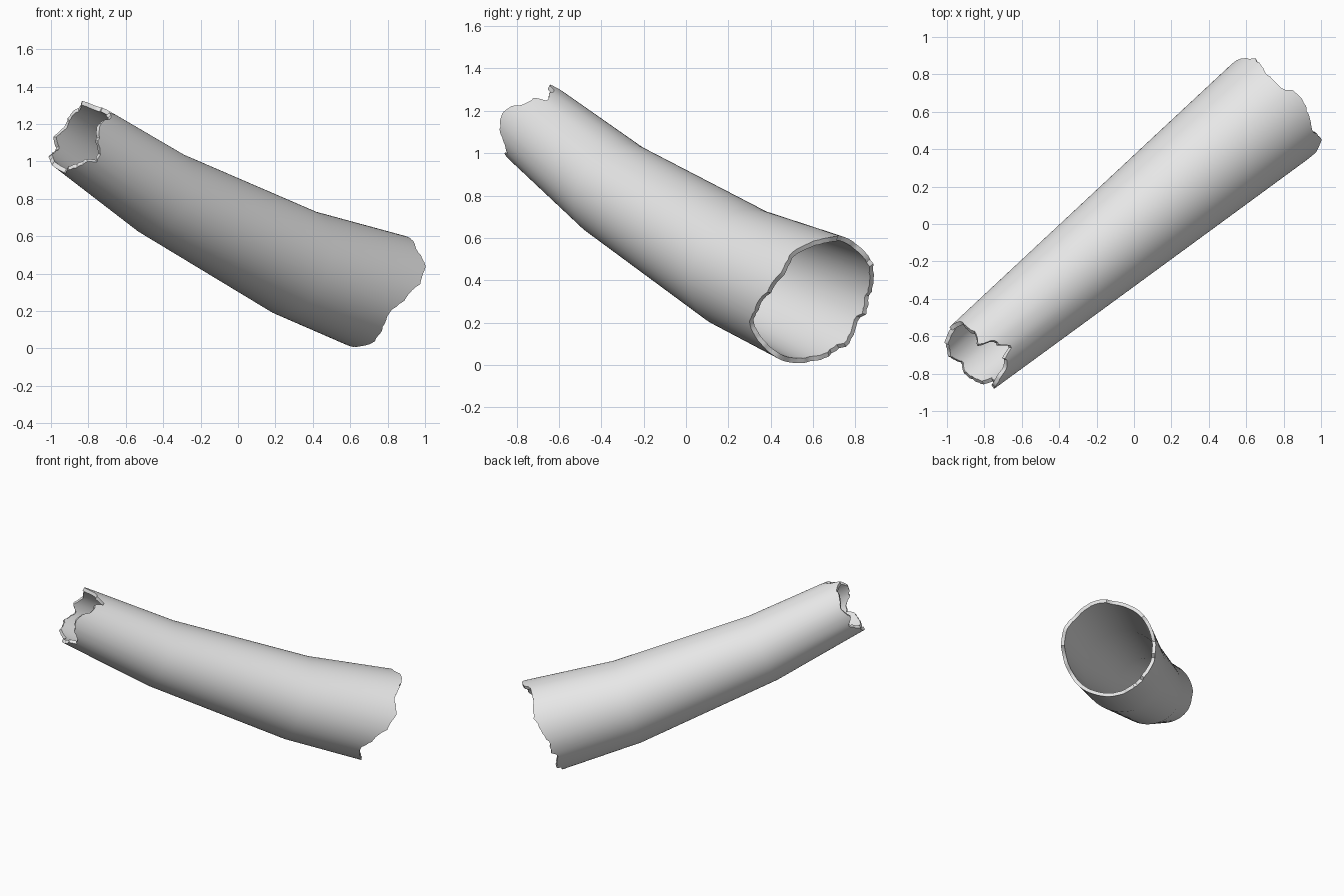
import bpy, bmesh, math, random
from mathutils import Vector

cube = bpy.data.objects.get("Cube")
if cube:
    bpy.data.objects.remove(cube, do_unlink=True)
random.seed(4)

SIDES = 90
WALL = 0.024
TAPER = 0.06
HEADING = Vector((0.77, 0.637, 0)).normalized()
SIDE = Vector((-HEADING.y, HEADING.x, 0))
UP = Vector((0, 0, 1))

# Stations along the bend: distance, height, radius, downward slope in degrees
STATIONS = [(-1.1, 1.125, 0.205, 27.5), (-0.528, 0.828, 0.239, 24.5),
            (0.4, 0.458, 0.294, 18.5), (0.98, 0.3, 0.328, 15.3)]

# Broken edges: angle around the tube, shift along it
NARROW_BREAK = [(0, -.01), (18, .02), (40, 0), (62, -.01), (80, -.045), (85, -.02), (89, .03),
                (102, .05), (115, .11), (122, .04), (140, .03), (152, -.03), (168, -.05),
                (190, -.02), (203, .03), (217, .04), (224, 0), (256, -.02), (275, .01),
                (297, -.035), (325, -.02), (345, .03), (360, -.01)]
WIDE_BREAK = [(0, -.03), (14, 0), (36, .03), (51, .02), (64, 0), (82, 0), (86, .04), (95, .052),
              (113, .04), (132, .007), (150, .04), (173, 0), (177, -.04), (190, -.07), (204, -.12),
              (212, -.13), (225, -.11), (240, -.08), (270, -.075), (285, -.08), (290, -.05),
              (312, -.05), (316, -.02), (330, -.03), (343, -.05), (348, -.01), (360, -.03)]


def shift_at(table, deg):
    for (a, va), (b, vb) in zip(table, table[1:]):
        if a <= deg <= b:
            return va + (vb - va) * (deg - a) / (b - a)
    return 0


def ring(bm, station, inset, table, jitter):
    dist, height, radius, slope = station
    slope = math.radians(slope)
    axis = HEADING * math.cos(slope) - UP * math.sin(slope)
    over = HEADING * math.sin(slope) + UP * math.cos(slope)
    centre = HEADING * dist + UP * height
    verts = []
    for i in range(SIDES):
        a = math.tau * i / SIDES
        w = shift_at(table, math.degrees(a)) + jitter[i] if table else 0
        r = radius + TAPER * w - inset
        verts.append(bm.verts.new(centre + axis * w + (SIDE * math.cos(a) + over * math.sin(a)) * r))
    return verts


# Outer skin, broken edges and inner skin form one closed loop of rings
bm = bmesh.new()
tables = [NARROW_BREAK, None, None, WIDE_BREAK]
jitters = [[random.uniform(-.006, .006) for _ in range(SIDES)] for _ in STATIONS]
layers = list(zip(STATIONS, tables, jitters))
rings = [ring(bm, s, 0, t, j) for s, t, j in layers]
rings += [ring(bm, s, WALL, t, j) for s, t, j in reversed(layers)]
for k, loop in enumerate(rings):
    following = rings[(k + 1) % len(rings)]
    for i in range(SIDES):
        j = (i + 1) % SIDES
        bm.faces.new((loop[i], loop[j], following[j], following[i]))
bmesh.ops.recalc_face_normals(bm, faces=bm.faces)

mesh = bpy.data.meshes.new("broken_tube")
bm.to_mesh(mesh)
bm.free()
tube = bpy.data.objects.new("broken_tube", mesh)
bpy.context.collection.objects.link(tube)

# Plain light grey
grey = bpy.data.materials.new("light_grey")
grey.use_nodes = True
colour = (0.8, 0.8, 0.8, 1)
grey.diffuse_color = colour
grey.node_tree.nodes["Principled BSDF"].inputs["Base Color"].default_value = colour
mesh.materials.append(grey)

bpy.ops.object.select_all(action="DESELECT")
tube.select_set(True)
bpy.context.view_layer.objects.active = tube
bpy.ops.object.shade_smooth_by_angle(angle=math.radians(35))
